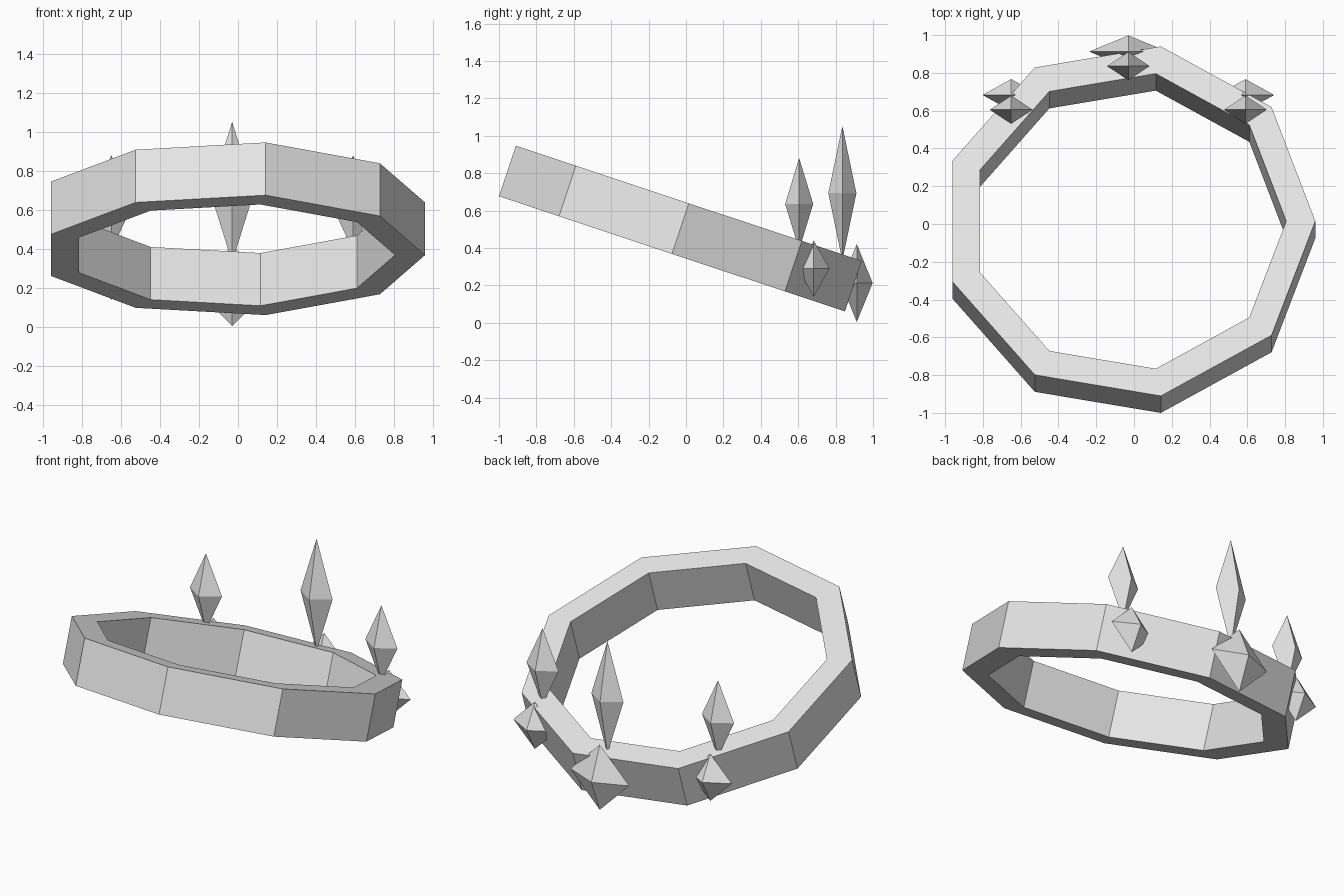
import bpy, bmesh, math
from mathutils import Matrix, Vector

cube = bpy.data.objects.get("Cube")
if cube:
    bpy.data.objects.remove(cube, do_unlink=True)

GREY = (0.8, 0.8, 0.8, 1)
mat = bpy.data.materials.new("light_grey")
mat.use_nodes = True
mat.diffuse_color = GREY
mat.node_tree.nodes["Principled BSDF"].inputs["Base Color"].default_value = GREY

CENTRE_X = -0.03


def add_object(name, bm):
    bmesh.ops.recalc_face_normals(bm, faces=bm.faces)
    mesh = bpy.data.meshes.new(name)
    bm.to_mesh(mesh)
    bm.free()
    mesh.materials.append(mat)
    obj = bpy.data.objects.new(name, mesh)
    bpy.context.collection.objects.link(obj)
    return obj


def band(name, sides, outer, inner, height):
    """Flat-sided ring with a rectangular section."""
    bm = bmesh.new()
    half = height / 2
    section = [(outer, half), (outer, -half), (inner, -half), (inner, half)]
    loops = []
    for i in range(sides):
        a = math.tau * i / sides
        loops.append([bm.verts.new((r * math.cos(a), r * math.sin(a), z))
                      for r, z in section])
    for i in range(sides):
        a, b = loops[i], loops[(i + 1) % sides]
        for j in range(4):
            k = (j + 1) % 4
            bm.faces.new((a[j], a[k], b[k], b[j]))
    return add_object(name, bm)


def crystal(name, centre, half_size):
    """Eight-faced diamond, pointed along each axis."""
    bm = bmesh.new()
    for axis in range(3):
        for sign in (-1, 1):
            p = Vector(centre)
            p[axis] += sign * half_size[axis]
            bm.verts.new(p)
    bmesh.ops.convex_hull(bm, input=bm.verts)
    return add_object(name, bm)


# Nine-sided band, tipped down towards the back
ring = band("ring_band", 9, 0.99, 0.836, 0.285)
ring.matrix_world = (Matrix.Translation((CENTRE_X, -0.03, 0.504))
                     @ Matrix.Rotation(math.radians(-18.4), 4, 'X'))

# Upright spikes on the rim and wide gems on the outer wall
crystal("back_spike", (CENTRE_X, 0.836, 0.693), (0.113, 0.075, 0.36))
crystal("back_gem", (CENTRE_X, 0.913, 0.213), (0.208, 0.085, 0.208))
for side, s in (("left", 1), ("right", -1)):
    x = CENTRE_X + s * 0.62
    crystal(side + "_spike", (x, 0.605, 0.636), (0.113, 0.075, 0.245))
    crystal(side + "_gem", (x, 0.683, 0.29), (0.152, 0.084, 0.15))
